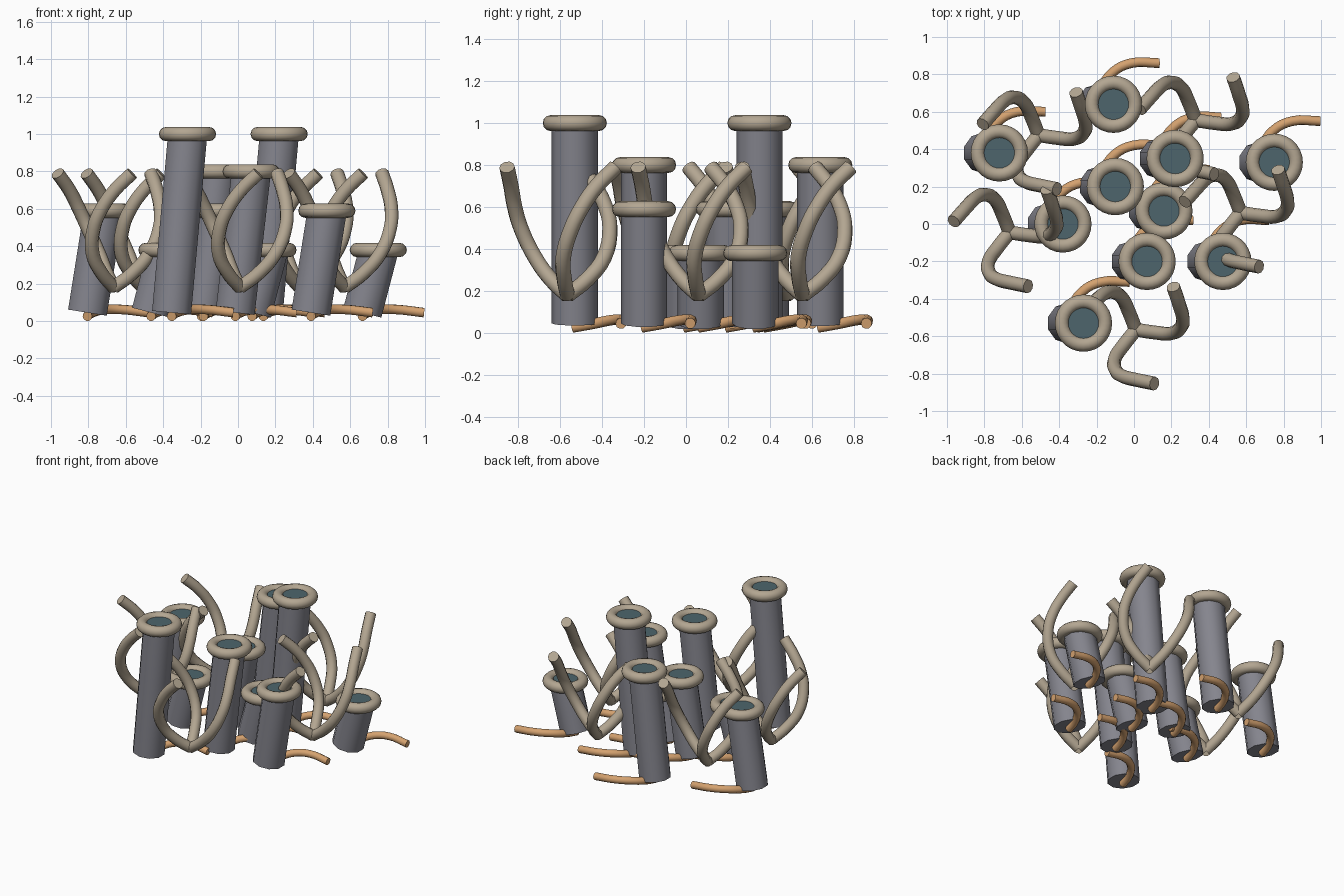
import bpy, math
from mathutils import Vector, Matrix

if "Cube" in bpy.data.objects:
    bpy.data.objects.remove(bpy.data.objects["Cube"])


def material(name, rgb):
    m = bpy.data.materials.new(name)
    m.diffuse_color = (*rgb, 1)
    m.use_nodes = True
    m.node_tree.nodes["Principled BSDF"].inputs["Base Color"].default_value = m.diffuse_color
    return m


GREY = material("slate_grey", (0.235, 0.235, 0.27))
TAN = material("sandy_tan", (0.45, 0.38, 0.285))
TEAL = material("dark_teal", (0.075, 0.13, 0.15))
ORANGE = material("warm_orange", (0.66, 0.36, 0.16))


def finish(name, mat, angle=40):
    ob = bpy.context.object
    ob.name = name
    ob.data.materials.clear()
    ob.data.materials.append(mat)
    bpy.ops.object.shade_smooth_by_angle(angle=math.radians(angle))
    return ob


def sweep(name, points, radius, mat):
    """Round rod along a smooth path, turned into a mesh."""
    cu = bpy.data.curves.new(name, 'CURVE')
    cu.dimensions = '3D'
    cu.bevel_depth = radius
    cu.bevel_resolution = 3
    cu.resolution_u = 4
    cu.use_fill_caps = True
    sp = cu.splines.new('BEZIER')
    sp.bezier_points.add(len(points) - 1)
    for bp, p in zip(sp.bezier_points, points):
        bp.co = p
        bp.handle_left_type = bp.handle_right_type = 'AUTO'
    ob = bpy.data.objects.new(name, cu)
    bpy.context.collection.objects.link(ob)
    bpy.ops.object.select_all(action='DESELECT')
    ob.select_set(True)
    bpy.context.view_layer.objects.active = ob
    bpy.ops.object.convert(target='MESH')
    return finish(name, mat)


# Leaning tubes: rim centre x, y and rim height
TUBES = [(-0.72, 0.38, 0.59), (-0.11, 0.64, 0.80), (-0.10, 0.20, 0.59),
         (0.22, 0.35, 1.00), (0.75, 0.33, 0.38), (0.16, 0.07, 0.38),
         (-0.38, 0.00, 0.38), (0.07, -0.20, 0.80), (0.475, -0.20, 0.59),
         (-0.27, -0.53, 1.00)]
LEAN = 0.085
ROOT = [(0, -0.01, 0.026), (0.02, 0.08, 0.042), (0.08, 0.17, 0.06),
        (0.18, 0.22, 0.062), (0.33, 0.22, 0.045)]

for i, (x, y, z) in enumerate(TUBES, 1):
    foot, top = Vector((x - LEAN, y, 0.045)), Vector((x, y, z - 0.01))
    axis = top - foot
    # tube body
    bpy.ops.mesh.primitive_cylinder_add(
        vertices=10, radius=0.11, depth=axis.length, location=(foot + top) / 2,
        rotation=(0, math.atan2(axis.x, axis.z), 0))
    # turn the section so that a flat side faces the lean
    bpy.context.object.data.transform(Matrix.Rotation(math.radians(0), 4, 'Z'))
    finish(f"tube_{i}", GREY)
    # rounded rim
    bpy.ops.mesh.primitive_torus_add(
        major_segments=28, minor_segments=12, major_radius=0.115,
        minor_radius=0.038, location=(x, y, z))
    finish(f"rim_{i}", TAN, 60)
    # dark mouth, just above the tilted end of the tube
    bpy.ops.mesh.primitive_cylinder_add(
        vertices=24, radius=0.1, depth=0.009, location=(x, y, z + 0.012))
    finish(f"mouth_{i}", TEAL)
    # root trailing from the foot
    sweep(f"root_{i}", [(foot.x + a, y + b, c) for a, b, c in ROOT], 0.026, ORANGE)

# Clusters of three twisting branches
CLUSTERS = [(0.01, -0.565), (-0.51, 0.475), (-0.665, -0.045),
            (0.33, 0.555), (0.57, 0.06)]
BRANCH = [(0, 0, 0.18), (0.10, -0.015, 0.255), (0.19, -0.02, 0.36),
          (0.245, 0.02, 0.50), (0.25, 0.07, 0.60), (0.23, 0.14, 0.70),
          (0.20, 0.23, 0.79)]

for i, (x, y) in enumerate(CLUSTERS, 1):
    for k in range(3):
        spin = Matrix.Rotation(k * math.tau / 3, 3, 'Z')
        pts = [spin @ Vector(p) + Vector((x, y, 0)) for p in BRANCH]
        sweep(f"branch_{i}_{k + 1}", pts, 0.037, TAN)
